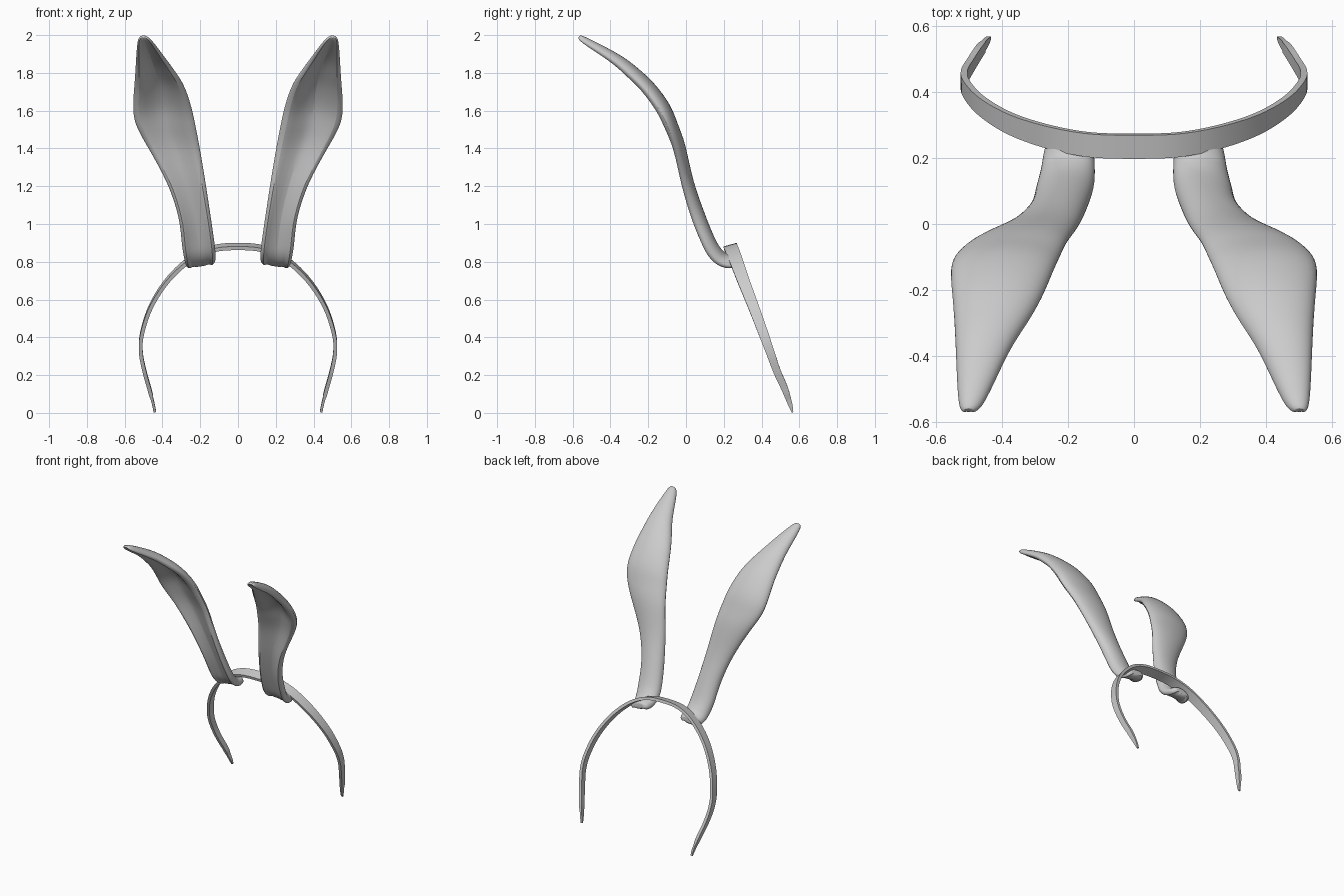
import bpy, bmesh, math
from mathutils import Vector

if "Cube" in bpy.data.objects:
    bpy.data.objects.remove(bpy.data.objects["Cube"])

grey = bpy.data.materials.new("soft grey")
grey.diffuse_color = (0.6, 0.6, 0.6, 1)
grey.use_nodes = True
grey.node_tree.nodes["Principled BSDF"].inputs["Base Color"].default_value = grey.diffuse_color


def loft(name, rings, levels):
    """Skin a list of closed rings, cap both ends and smooth."""
    bm = bmesh.new()
    loops = [[bm.verts.new(p) for p in ring] for ring in rings]
    n = len(loops[0])
    for a, b in zip(loops, loops[1:]):
        for i in range(n):
            j = (i + 1) % n
            bm.faces.new((a[i], a[j], b[j], b[i]))
    bm.faces.new(loops[0])
    bm.faces.new(loops[-1])
    bmesh.ops.recalc_face_normals(bm, faces=bm.faces)
    mesh = bpy.data.meshes.new(name)
    bm.to_mesh(mesh)
    bm.free()
    mesh.materials.append(grey)
    ob = bpy.data.objects.new(name, mesh)
    bpy.context.collection.objects.link(ob)
    bpy.context.view_layer.objects.active = ob
    ob.select_set(True)
    if levels:
        mod = ob.modifiers.new("smooth", 'SUBSURF')
        mod.levels = mod.render_levels = levels
    bpy.ops.object.shade_smooth_by_angle(angle=math.radians(40))
    ob.select_set(False)
    return ob


def spline(pts, steps):
    """Catmull-Rom resampling of a list of tuples."""
    v = [Vector(p) for p in pts]
    v = [2 * v[0] - v[1]] + v + [2 * v[-1] - v[-2]]
    out = []
    for a, b, c, d in zip(v, v[1:], v[2:], v[3:]):
        for s in range(steps):
            t = s / steps
            out.append(0.5 * (2 * b + (c - a) * t + (2 * a - 5 * b + 4 * c - d) * t * t
                              + (3 * b - a - 3 * c + d) * t ** 3))
    return out + [v[-2]]


# Headband: half path as x, y, z, band width, mirrored to a full arch
half = [(0, .236, .881, .074), (.13, .24, .869, .073), (.25, .262, .815, .07),
        (.37, .302, .705, .064), (.46, .356, .565, .057), (.508, .41, .42, .051),
        (.514, .446, .32, .045), (.495, .482, .22, .040), (.47, .522, .13, .036),
        (.449, .55, .05, .024), (.440, .564, .004, .008)]
path = spline([(-x, y, z, w) for x, y, z, w in half[:0:-1]] + half, 5)
rings = []
for i, p in enumerate(path):
    tangent = (path[min(i + 1, len(path) - 1)] - path[max(i - 1, 0)]).xyz.normalized()
    side = Vector((0, .95, .26))
    side = (side - tangent * side.dot(tangent)).normalized()
    out = tangent.cross(side) * (.010 if p.w > .03 else .007)
    side *= p.w / 2
    rings.append([p.xyz + side + out, p.xyz + side - out, p.xyz - side - out, p.xyz - side + out])
loft("headband", rings, 0)

# Ear rows: back y, z, rim y, z, inner x, outer x, hollow depth, base tilt
ear = [(-.562, 2.0, -.572, 1.985, .485, .518, .1, 0),
       (-.52, 1.985, -.55, 1.955, .452, .533, .3, 0),
       (-.35, 1.897, -.40, 1.853, .378, .541, .5, 0),
       (-.25, 1.822, -.315, 1.775, .32, .546, .6, 0),
       (-.163, 1.74, -.243, 1.705, .276, .552, .65, 0),
       (-.083, 1.63, -.165, 1.60, .242, .558, .65, 0),
       (-.043, 1.53, -.12, 1.51, .222, .54, .6, 0),
       (-.003, 1.42, -.07, 1.39, .20, .475, .55, 0),
       (.039, 1.23, -.03, 1.21, .17, .375, .5, 0),
       (.102, 1.05, .022, 1.03, .143, .315, .45, 0),
       (.155, .92, .075, .90, .124, .30, .4, 0),
       (.187, .87, .113, .83, .118, .29, .3, .05),
       (.21, .845, .17, .782, .118, .28, .2, .12),
       (.245, .835, .235, .768, .124, .27, .1, .15),
       (.265, .825, .268, .785, .145, .25, 0, .15)]


def ear_ring(r, sign):
    by, bz, fy, fz, x0, x1, hollow, tilt = r
    mid, half_w = (x0 + x1) / 2, (x1 - x0) / 2
    ring = []
    for k in range(20):
        a = math.tau * k / 20
        c, s = math.cos(a), math.sin(a)
        if s >= -1e-6:      # rounded back
            d = .72 * (1 - max(s, 0) ** .9)
        else:               # rolled rim dipping into the hollow
            u = abs(c)
            d = .72 + .28 * math.sin(math.pi * min(1, 2.2 * (1 - u))) * (u > .54)
            d = max(d, .72 - hollow * .72) if u > .54 else 1 - hollow * (1 - (u / .54) ** 2)
        x = mid + half_w * c
        z = bz + (fz - bz) * d - tilt * (x - .2)
        ring.append(Vector((sign * x, by + (fy - by) * d, z)))
    return ring


for label, sign in (("left_ear", -1), ("right_ear", 1)):
    loft(label, [ear_ring(r, sign) for r in spline(ear, 2)], 1)
